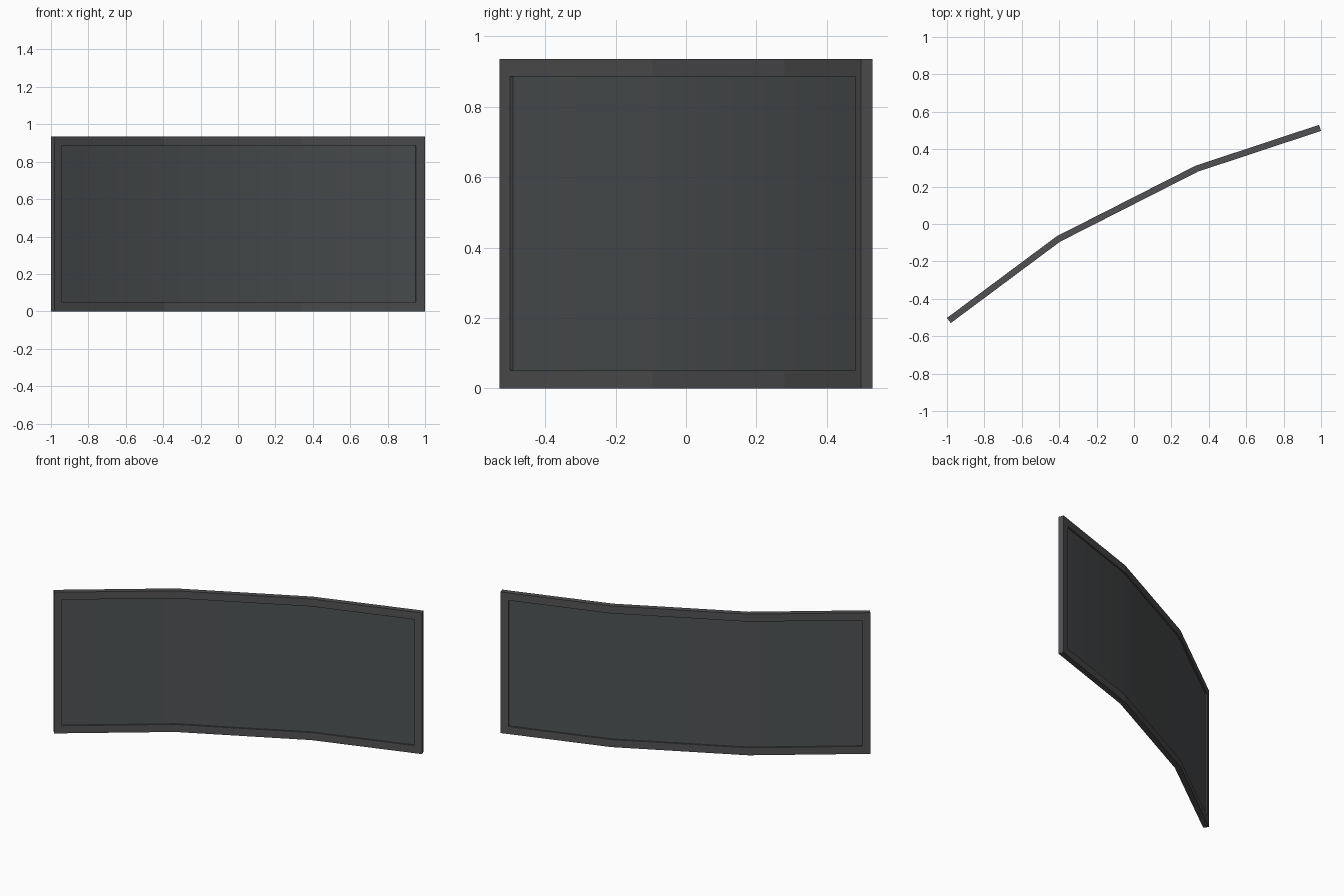
import bpy, bmesh
from mathutils import Vector

if "Cube" in bpy.data.objects:
    bpy.data.objects.remove(bpy.data.objects["Cube"])

PATH = [Vector(p) for p in ((-0.99, -0.516), (-0.404, -0.08), (0.336, 0.296), (0.995, 0.514))]
HEIGHT, BORDER = 0.936, 0.05
LEVELS = [0, BORDER, HEIGHT - BORDER, HEIGHT]


def material(name, rgb):
    m = bpy.data.materials.new(name)
    m.diffuse_color = (*rgb, 1)
    m.use_nodes = True
    m.node_tree.nodes["Principled BSDF"].inputs["Base Color"].default_value = m.diffuse_color
    return m


def stations():
    """Points and mitred front normals along the folded path, with the frame borders added."""
    dirs = [(b - a).normalized() for a, b in zip(PATH, PATH[1:])]
    norms = [Vector((d.y, -d.x)) for d in dirs]
    out = [(PATH[0], norms[0]), (PATH[0] + dirs[0] * BORDER, norms[0])]
    for i in (1, 2):
        n = (norms[i - 1] + norms[i]).normalized()
        out.append((PATH[i], n / n.dot(norms[i])))
    out += [(PATH[3] - dirs[2] * BORDER, norms[2]), (PATH[3], norms[2])]
    return out


def folded_slab(name, thickness, solid, mat, smooth=False):
    """Solid made of the grid cells (column, row) accepted by solid()."""
    st = stations()
    bm = bmesh.new()
    cache = {}

    def v(i, j, side):
        key = (i, j, side)
        if key not in cache:
            p = st[i][0] + st[i][1] * (side * thickness / 2)
            cache[key] = bm.verts.new((p.x, p.y, LEVELS[j]))
        return cache[key]

    cells = {(i, j) for i in range(len(st) - 1) for j in range(3) if solid(i, j)}
    for i, j in cells:
        ring = [(i, j), (i + 1, j), (i + 1, j + 1), (i, j + 1)]
        bm.faces.new([v(*c, 1) for c in ring])
        bm.faces.new([v(*c, -1) for c in reversed(ring)])
        neighbours = [(i, j - 1), (i + 1, j), (i, j + 1), (i - 1, j)]
        for k, nb in enumerate(neighbours):
            if nb not in cells:
                a, b = ring[k], ring[(k + 1) % 4]
                bm.faces.new([v(*b, 1), v(*a, 1), v(*a, -1), v(*b, -1)])
    bmesh.ops.recalc_face_normals(bm, faces=bm.faces)
    mesh = bpy.data.meshes.new(name)
    bm.to_mesh(mesh)
    bm.free()
    mesh.materials.append(mat)
    ob = bpy.data.objects.new(name, mesh)
    bpy.context.collection.objects.link(ob)
    if smooth:
        bpy.ops.object.select_all(action='DESELECT')
        ob.select_set(True)
        bpy.context.view_layer.objects.active = ob
        bpy.ops.object.shade_smooth_by_angle()
    return ob


def inner(i, j):
    return 1 <= i <= 3 and j == 1


# raised border on all four edges
folded_slab("frame", 0.034, lambda i, j: not inner(i, j),
            material("frame grey", (0.083, 0.083, 0.088)))
# recessed bent screen, softly shaded across the folds
folded_slab("screen_panel", 0.014, inner,
            material("panel grey", (0.076, 0.084, 0.087)), smooth=True)
